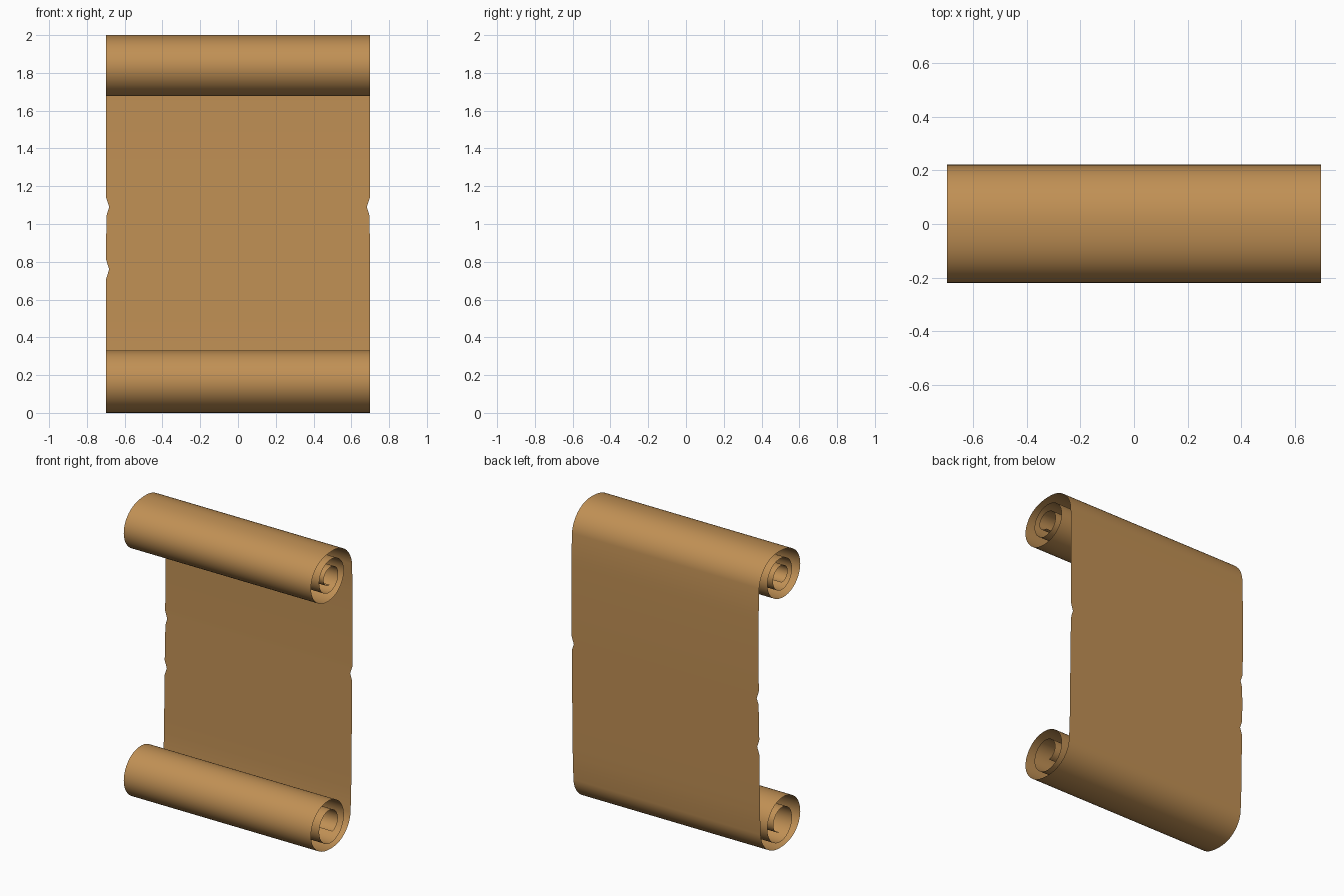
import bpy, bmesh, math

if "Cube" in bpy.data.objects:
    bpy.data.objects.remove(bpy.data.objects["Cube"])

HALF_W = 0.698

paper = bpy.data.materials.new("parchment tan")
paper.diffuse_color = (0.53, 0.28, 0.09, 1)
paper.use_nodes = True
paper.node_tree.nodes["Principled BSDF"].inputs["Base Color"].default_value = paper.diffuse_color


def catmull(values, t):
    """Smooth interpolation through evenly spaced values."""
    i = min(int(t), len(values) - 2)
    f = t - i
    a, b = values[max(i - 1, 0)], values[i]
    c, d = values[i + 1], values[min(i + 2, len(values) - 1)]
    return b + 0.5 * f * (c - a + f * (2*a - 5*b + 4*c - d + f * (3*(b - c) + d - a)))


def roll(cy, cz, radii, direction, end_deg, steps=14):
    """Spiral starting at the back of the roll; one radius per quarter turn."""
    pts = []
    n = int(end_deg / 90 * steps)
    for k in range(n + 1):
        q = k / steps
        r = catmull(radii, q)
        a = direction * q * math.pi / 2
        pts.append((cy + r * math.cos(a), cz + r * math.sin(a)))
    return pts


# rolled ends: radii at back, top/bottom, front, bottom/top, ...
top = roll(-0.02, 1.832, [0.238, 0.168, 0.2, 0.154, 0.15, 0.116, 0.112, 0.1,
                          0.09, 0.066, 0.065, 0.05], 1, 990)
bottom = roll(-0.02, 0.165, [0.222, 0.165, 0.2, 0.165, 0.15, 0.125, 0.112, 0.1,
                             0.085, 0.055], -1, 785)

# flat middle of the sheet, slightly leaning, with rows for the torn notches
zs = [0.33, 0.5, 0.71, 0.735, 0.76, 0.785, 0.81, 0.93,
      1.05, 1.07, 1.09, 1.115, 1.14, 1.3, 1.5, 1.65]
flat = [(0.209 + 0.014 * min(1, (z - 0.33) / 0.9), z) for z in zs]
profile = bottom[::-1] + flat + top
first_flat = len(bottom)


def notch(z, centres):
    return sum(max(0, 1 - abs(z - c) / 0.05) * 0.016 for c in centres)


# scroll sheet: a single thin surface swept across x
bm = bmesh.new()
prev = None
for i, (y, z) in enumerate(profile):
    on_flat = first_flat <= i < first_flat + len(flat)
    left = notch(z, (0.76, 1.09)) if on_flat else 0
    right = notch(z, (1.09,)) if on_flat else 0
    row = [bm.verts.new((-HALF_W + left, y, z)), bm.verts.new((HALF_W - right, y, z))]
    if prev:
        bm.faces.new((prev[0], row[0], row[1], prev[1])).smooth = True
    prev = row
mesh = bpy.data.meshes.new("scroll_sheet")
bm.to_mesh(mesh)
bm.free()
mesh.materials.append(paper)
obj = bpy.data.objects.new("scroll_sheet", mesh)
bpy.context.collection.objects.link(obj)
